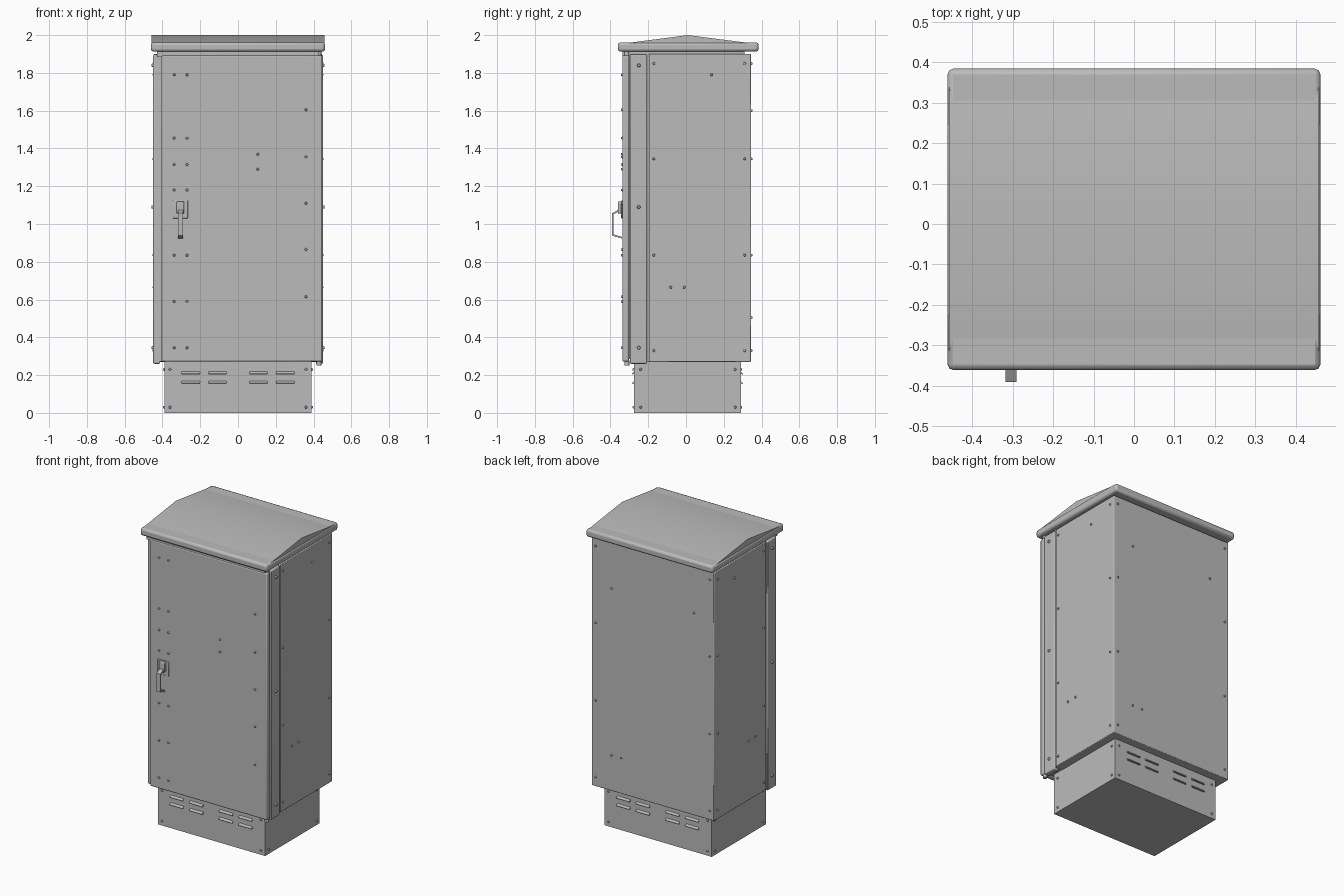
import bpy, bmesh, math
from mathutils import Vector

if "Cube" in bpy.data.objects:
    bpy.data.objects.remove(bpy.data.objects["Cube"])

grey = bpy.data.materials.new("painted steel grey")
grey.diffuse_color = (0.5, 0.5, 0.5, 1)
grey.use_nodes = True
grey.node_tree.nodes["Principled BSDF"].inputs["Base Color"].default_value = grey.diffuse_color


def finish(name, bm, bevel=0.0, segs=2):
    bmesh.ops.recalc_face_normals(bm, faces=bm.faces)
    me = bpy.data.meshes.new(name)
    bm.to_mesh(me)
    bm.free()
    me.materials.append(grey)
    ob = bpy.data.objects.new(name, me)
    bpy.context.collection.objects.link(ob)
    if bevel:
        m = ob.modifiers.new("bevel", 'BEVEL')
        m.width, m.segments, m.limit_method = bevel, segs, 'ANGLE'
    bpy.ops.object.select_all(action='DESELECT')
    ob.select_set(True)
    bpy.context.view_layer.objects.active = ob
    bpy.ops.object.shade_smooth_by_angle(angle=math.radians(35))
    return ob


def add_box(bm, x0, x1, y0, y1, z0, z1):
    vs = bmesh.ops.create_cube(bm, size=1)['verts']
    for v in vs:
        v.co = Vector(((x0 + x1) / 2 + v.co.x * (x1 - x0),
                       (y0 + y1) / 2 + v.co.y * (y1 - y0),
                       (z0 + z1) / 2 + v.co.z * (z1 - z0)))


def box(name, *dims, bevel=0.0):
    bm = bmesh.new()
    add_box(bm, *dims)
    return finish(name, bm, bevel)


def add_prism(bm, profile, x0, x1):
    """Extrude a (y, z) outline along x."""
    a = [bm.verts.new((x0, y, z)) for y, z in profile]
    b = [bm.verts.new((x1, y, z)) for y, z in profile]
    bm.faces.new(a)
    bm.faces.new(b[::-1])
    n = len(a)
    for i in range(n):
        bm.faces.new((a[i], b[i], b[(i + 1) % n], a[(i + 1) % n]))


def screws(name, points, normal, r=0.0075, h=0.008):
    """Domed screw heads set on a panel."""
    bm = bmesh.new()
    n = Vector(normal)
    rot = n.to_track_quat('Z', 'Y').to_matrix().to_4x4()
    for p in points:
        vs = bmesh.ops.create_cone(bm, cap_ends=True, segments=10, radius1=r,
                                   radius2=r * 0.65, depth=h)['verts']
        bmesh.ops.transform(bm, matrix=rot, verts=vs)
        bmesh.ops.translate(bm, vec=Vector(p) + n * (h / 2 - 0.001), verts=vs)
    finish(name, bm)


# Plinth with louvres on front and back
box("plinth", -0.39, 0.39, -0.275, 0.29, 0, 0.28)
bm = bmesh.new()
for y, s in ((-0.275, -1), (0.29, 1)):
    for z in (0.162, 0.212):
        for x in (-0.25, -0.108, 0.108, 0.25):
            add_prism(bm, [(y - s * 0.002, z + 0.008), (y + s * 0.011, z - 0.004),
                           (y + s * 0.011, z - 0.008), (y - s * 0.002, z - 0.006)],
                      x - 0.048, x + 0.048)
finish("louvres", bm)

# Cabinet shell, front frame and side strips
box("cabinet_body", -0.445, 0.445, -0.197, 0.345, 0.27, 1.9, bevel=0.004)
box("front_frame", -0.435, 0.435, -0.297, -0.19, 0.272, 1.895)
for name, s in (("left_strip", -1), ("right_strip", 1)):
    x0, x1 = sorted((s * 0.412, s * 0.449))
    box(name, x0, x1, -0.297, -0.206, 0.26, 1.897, bevel=0.006)
box("roof_neck", -0.43, 0.43, -0.335, 0.31, 1.885, 1.925)

# Door with hinge pins
box("door", -0.405, 0.446, -0.337, -0.302, 0.272, 1.893, bevel=0.007)
box("door_seal", -0.39, 0.43, -0.31, -0.29, 0.285, 1.885)
bm = bmesh.new()
for z in (0.264, 1.9):
    vs = bmesh.ops.create_cone(bm, cap_ends=True, segments=12, radius1=0.013,
                               radius2=0.013, depth=0.026)['verts']
    bmesh.ops.translate(bm, vec=(0.428, -0.313, z), verts=vs)
finish("hinge_pins", bm)

# Pitched roof with a folded rounded lip
bm = bmesh.new()
add_prism(bm, [(-0.352, 1.953), (0.01, 2.0), (0.376, 1.953), (0.37, 1.93), (-0.346, 1.93)],
          -0.457, 0.457)
finish("roof", bm)
box("roof_lip", -0.461, 0.461, -0.361, 0.384, 1.912, 1.962, bevel=0.014)

# Handle: back plate, pivot block and bent lever
box("handle_plate", -0.345, -0.265, -0.343, -0.335, 1.03, 1.125, bevel=0.003)
box("handle_pivot", -0.325, -0.285, -0.36, -0.338, 1.055, 1.12, bevel=0.005)
bm = bmesh.new()
path = [(-0.345, 1.072), (-0.383, 1.052), (-0.383, 0.945), (-0.34, 0.932),
        (-0.34, 0.923), (-0.391, 0.938), (-0.391, 1.057), (-0.345, 1.083)]
for a, b in ((0, 1), (1, 2), (2, 3)):
    add_prism(bm, [path[a], path[b], path[7 - b], path[7 - a]], -0.318, -0.291)
bmesh.ops.remove_doubles(bm, verts=bm.verts, dist=0.0001)
finish("handle_lever", bm)

# Door screws
door = [(x, z) for x in (-0.338, -0.27)
        for z in (1.79, 1.455, 1.315, 1.18, 0.835, 0.59, 0.345)]
door += [(0.36, z) for z in (1.605, 1.355, 1.11, 0.865, 0.615)] + [(0.105, 1.37), (0.105, 1.29)]
screws("door_screws", [(x, -0.337, z) for x, z in door], (0, -1, 0))

# Side, strip and back screws
rows = (1.85, 1.345, 0.835, 0.33)
side = [(y, z) for y in (-0.17, 0.31) for z in rows]
side += [(0.135, 1.79), (-0.08, 0.665), (-0.01, 0.665)]
for label, s in (("left", -1), ("right", 1)):
    screws(label + "_side_screws", [(s * 0.445, y, z) for y, z in side], (s, 0, 0))
    screws(label + "_strip_screws", [(s * 0.449, -0.25, z) for z in (1.84, 1.09, 0.345)],
           (s, 0, 0), r=0.01, h=0.01)
    screws(label + "_plinth_screws",
           [(s * 0.39, y, z) for y in (-0.24, 0.26) for z in (0.03, 0.23)], (s, 0, 0))
back = [(x, z) for x in (-0.415, 0.415) for z in rows]
back += [(0.3, 1.6), (-0.3, 1.6), (0.3, 0.505), (0.23, 0.505)]
screws("back_screws", [(x, 0.345, z) for x, z in back], (0, 1, 0))
for label, y, s in (("front", -0.275, -1), ("back", 0.29, 1)):
    screws(label + "_plinth_screws",
           [(x, y, z) for x in (-0.36, 0.36) for z in (0.03, 0.23)], (0, s, 0))
